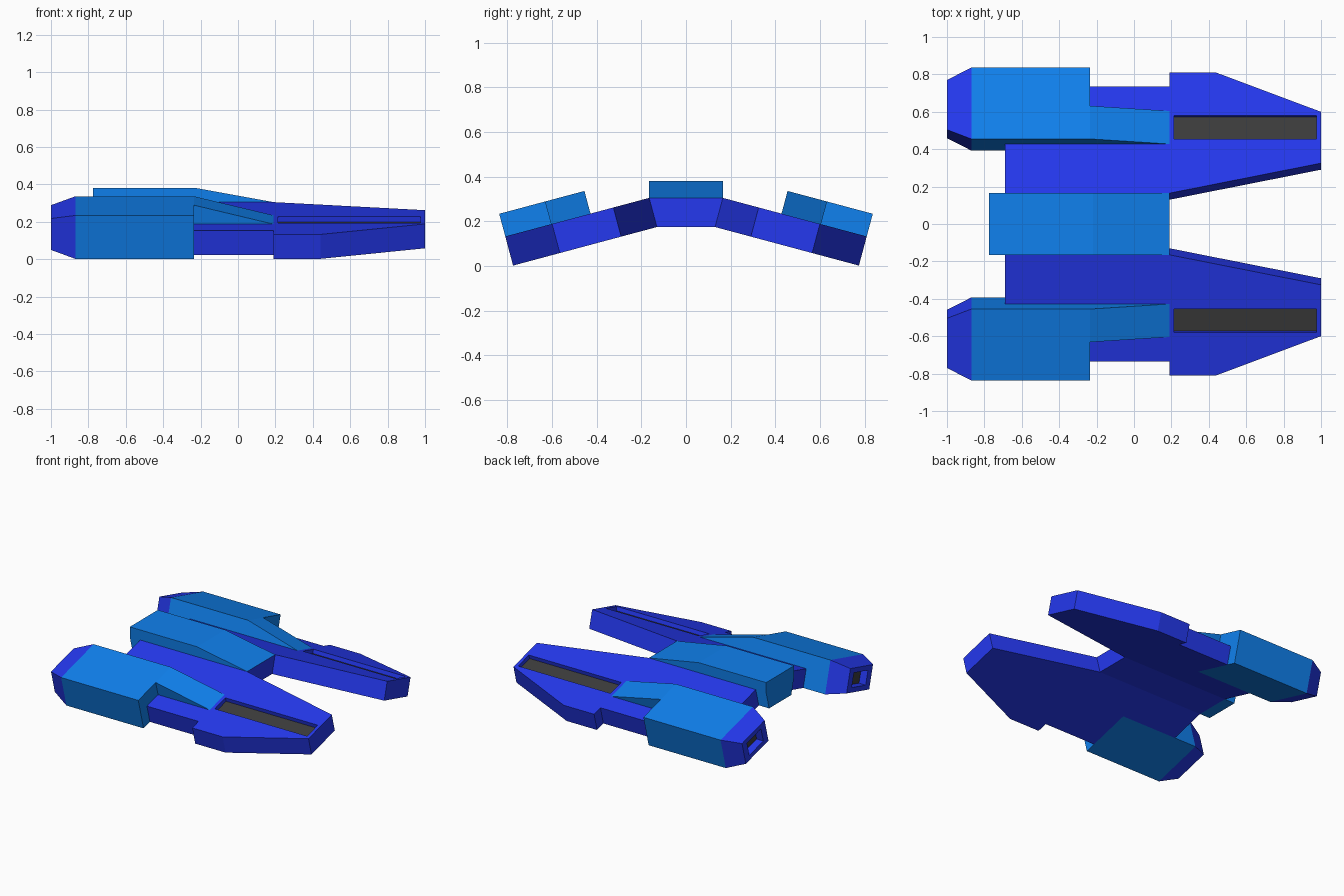
import bpy, bmesh, math

if "Cube" in bpy.data.objects:
    bpy.data.objects.remove(bpy.data.objects["Cube"])

TILT = math.radians(15)
COS, SIN = math.cos(TILT), math.sin(TILT)
ROOT_Y, ROOT_Z = 0.13, 0.175      # lower inner edge of each wing
THICK, POD_TOP = 0.135, 0.24
U0, U1 = 0.272, 0.667             # inner and outer side of each pod


def material(name, rgb):
    m = bpy.data.materials.new(name)
    m.diffuse_color = (*rgb, 1)
    m.use_nodes = True
    m.node_tree.nodes["Principled BSDF"].inputs["Base Color"].default_value = m.diffuse_color
    return m


ROYAL = material("royal_blue", (0.018, 0.04, 0.86))
BRIGHT = material("bright_blue", (0.005, 0.22, 0.86))
GREY = material("dark_grey", (0.045, 0.045, 0.045))


def loft(name, a, b, mat):
    """Solid joining two loops that have the same number of points."""
    bm = bmesh.new()
    va, vb = [bm.verts.new(p) for p in a], [bm.verts.new(p) for p in b]
    n = len(a)
    bm.faces.new(va)
    bm.faces.new(vb[::-1])
    for i in range(n):
        j = (i + 1) % n
        bm.faces.new((va[i], vb[i], vb[j], va[j]))
    bmesh.ops.recalc_face_normals(bm, faces=bm.faces)
    me = bpy.data.meshes.new(name)
    bm.to_mesh(me)
    bm.free()
    me.materials.append(mat)
    ob = bpy.data.objects.new(name, me)
    bpy.context.collection.objects.link(ob)
    return ob


def cut(ob, cutter):
    """Subtract cutter from ob, then discard it."""
    mod = ob.modifiers.new("recess", 'BOOLEAN')
    mod.operation, mod.solver, mod.object = 'DIFFERENCE', 'EXACT', cutter
    dg = bpy.context.evaluated_depsgraph_get()
    me = bpy.data.meshes.new_from_object(ob.evaluated_get(dg))
    ob.modifiers.clear()
    ob.data = me
    bpy.data.objects.remove(cutter)


def build_side(side, s):
    # wing space: x along the hull, u outward, n out of the wing surface
    def P(x, u, n):
        return (x, s * (ROOT_Y + u * COS + n * SIN), ROOT_Z - u * SIN + n * COS)

    def rect(x, u0, u1, n0, n1):
        return [P(x, u0, n0), P(x, u1, n0), P(x, u1, n1), P(x, u0, n1)]

    def box(name, x0, x1, u0, u1, n0, n1, mat):
        return loft(name, rect(x0, u0, u1, n0, n1), rect(x1, u0, u1, n0, n1), mat)

    # wing plate with long recessed slot
    outline = [(-0.69, 0), (0.19, 0), (1, 0.166), (1, 0.45), (0.44, U1), (0.19, U1),
               (0.19, 0.59), (-0.235, 0.59), (-0.235, U0), (-0.69, U0)]
    wing = loft(side + "_wing", [P(x, u, 0) for x, u in outline],
                [P(x, u, THICK) for x, u in outline], ROYAL)
    cut(wing, box("cutter", 0.215, 0.975, 0.30, 0.43, 0.10, 0.2, ROYAL))
    box(side + "_slot_floor", 0.215, 0.975, 0.30, 0.43, 0.10, 0.105, GREY)

    # engine pod and sloping fairing behind it
    box(side + "_pod", -0.87, -0.235, U0, U1, 0, POD_TOP, BRIGHT)
    fair = [(-0.235, THICK), (-0.235, POD_TOP), (0.19, THICK)]
    loft(side + "_pod_fairing", [P(x, U0, n) for x, n in fair],
         [P(x, 0.455, n) for x, n in fair], BRIGHT)

    # tapered nozzle with a recessed opening
    nozzle = loft(side + "_nozzle", rect(-0.87, U0, U1, 0, POD_TOP),
                  rect(-1, U0 + 0.06, U1 - 0.06, 0.033, POD_TOP - 0.033), ROYAL)
    hole = (0.385, 0.555, 0.068, 0.172)
    cut(nozzle, box("cutter", -1.1, -0.94, *hole, ROYAL))
    box(side + "_nozzle_opening", -0.945, -0.94, *hole, GREY)


build_side("left", 1)
build_side("right", -1)

# central hull, narrower at the bottom
TOP_Y, TOP_Z = ROOT_Y + THICK * SIN, ROOT_Z + THICK * COS


def hull_section(x):
    return [(x, -ROOT_Y, ROOT_Z), (x, ROOT_Y, ROOT_Z), (x, TOP_Y, TOP_Z), (x, -TOP_Y, TOP_Z)]


loft("central_hull", hull_section(-0.69), hull_section(0.19), ROYAL)

# spine on top of the hull, wrapping down over its end
spine = [(-0.775, ROOT_Z), (-0.775, TOP_Z), (-0.775, 0.38), (-0.22, 0.38),
         (0.19, TOP_Z), (-0.69, TOP_Z), (-0.69, ROOT_Z)]
sides = [[(x, s * (ROOT_Y if z == ROOT_Z else TOP_Y), z) for x, z in spine] for s in (1, -1)]
loft("spine", sides[0], sides[1], BRIGHT)
